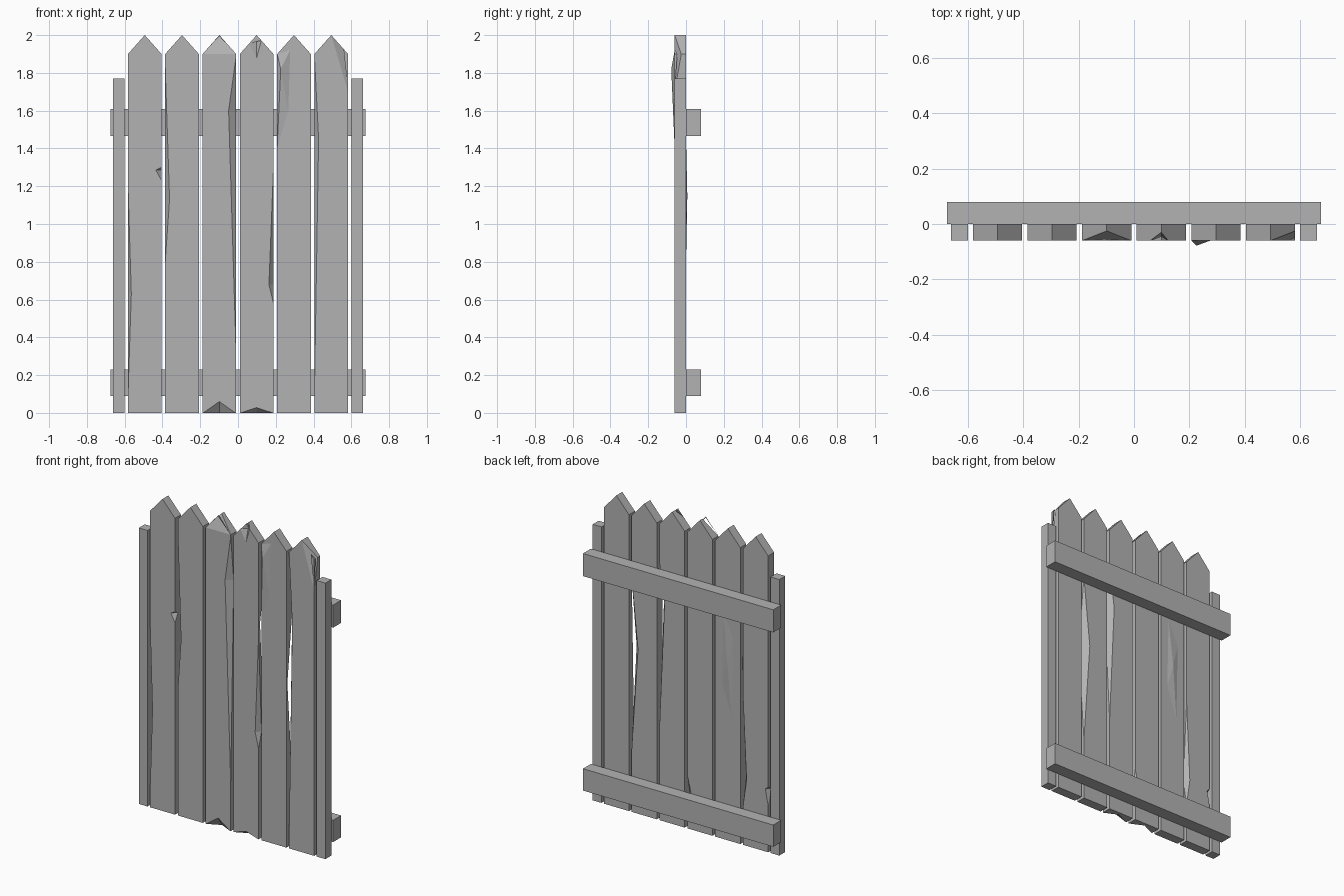
import bpy
import bmesh
from mathutils import Vector

if "Cube" in bpy.data.objects:
    bpy.data.objects.remove(bpy.data.objects["Cube"], do_unlink=True)

wood = bpy.data.materials.new("weathered grey")
wood.use_nodes = True
GREY = (0.45, 0.45, 0.45, 1)
wood.diffuse_color = GREY
wood.node_tree.nodes["Principled BSDF"].inputs["Base Color"].default_value = GREY

FRONT, BACK = -0.06, 0.0
HALF, PITCH, TOP, SHOULDER = 0.089, 0.1975, 2.0, 1.9


def finish(name, bm):
    bmesh.ops.recalc_face_normals(bm, faces=bm.faces[:])
    mesh = bpy.data.meshes.new(name)
    bm.to_mesh(mesh)
    bm.free()
    mesh.materials.append(wood)
    obj = bpy.data.objects.new(name, mesh)
    bpy.context.collection.objects.link(obj)
    return obj


def prism(name, outline, y0, y1):
    """Extrude an x-z outline from y0 to y1."""
    bm = bmesh.new()
    face = bm.faces.new([bm.verts.new((x, y0, z)) for x, z in outline])
    out = bmesh.ops.extrude_face_region(bm, geom=[face])
    moved = [v for v in out["geom"] if isinstance(v, bmesh.types.BMVert)]
    bmesh.ops.translate(bm, verts=moved, vec=(0, y1 - y0, 0))
    return finish(name, bm)


def box(name, x0, x1, y0, y1, z0, z1):
    return prism(name, [(x0, z0), (x1, z0), (x1, z1), (x0, z1)], y0, y1)


def hull(name, points):
    bm = bmesh.new()
    for p in points:
        bm.verts.new(p)
    out = bmesh.ops.convex_hull(bm, input=bm.verts[:])
    loose = [v for v in out["geom_interior"] if isinstance(v, bmesh.types.BMVert)]
    bmesh.ops.delete(bm, geom=loose, context="VERTS")
    return finish(name, bm)


def carve(plank, points):
    """Cut a convex splinter out of a plank."""
    cutter = hull("splinter_cutter", points)
    cutter.hide_render = True
    mod = plank.modifiers.new("splinter", "BOOLEAN")
    mod.operation, mod.solver, mod.object = "DIFFERENCE", "EXACT", cutter
    graph = bpy.context.evaluated_depsgraph_get()
    mesh = bpy.data.meshes.new_from_object(plank.evaluated_get(graph))
    plank.modifiers.clear()
    plank.data = mesh
    bpy.data.objects.remove(cutter, do_unlink=True)


def edge_chip(plank, cx, side, face, low, high, mid, width, depth):
    """Splinter along an upright edge; side is -1 or 1 in x, face -1 front, 1 back."""
    x = cx + side * HALF
    y = FRONT if face < 0 else BACK
    inner = Vector((x - side * width, y, mid))
    flank = Vector((x, y - face * depth, mid))
    carve(plank, [Vector((x, y, low)), Vector((x, y, high)), inner, flank,
                  inner + Vector((0, face * 0.03, 0)),
                  flank + Vector((side * 0.03, 0, 0))])


def corner_chip(plank, a, b, inner, flank, out):
    """Splinter between a and b on a front edge; out points away from the end."""
    inner, flank = Vector(inner), Vector(flank)
    carve(plank, [Vector(a), Vector(b), inner, flank,
                  inner + Vector((0, -0.03, 0)), flank + Vector(out) * 0.03])


# Pointed planks
centres = [PITCH * (i - 2.5) for i in range(6)]
planks = []
for i, c in enumerate(centres):
    planks.append(prism(f"plank_{i + 1}", [(c - HALF, 0), (c + HALF, 0), (c + HALF, SHOULDER),
                                           (c, TOP), (c - HALF, SHOULDER)], FRONT, BACK))

# Splinters along the plank edges: plank, side, face, low, high, mid, width, depth
for i, *chip in [
    (0, -1, -1, 0.08, 1.22, 0.63, 0.018, 0.03),
    (0, 1, -1, 1.23, 1.3, 1.285, 0.03, 0.03),
    (0, 1, 1, 0.25, 0.95, 0.42, 0.025, 0.03),
    (0, -1, 1, 0.3, 0.42, 0.4, 0.02, 0.03),
    (1, -1, -1, 0.8, 1.83, 1.13, 0.023, 0.04),
    (2, 1, -1, 0.3, 1.89, 1.6, 0.04, 0.03),
    (2, 1, 1, 0.1, 0.34, 0.18, 0.04, 0.03),
    (3, 1, -1, 0.58, 1.3, 0.68, 0.024, 0.03),
    (3, 1, 1, 0.6, 1.65, 1.38, 0.035, 0.045),
    (4, 1, 1, 0.4, 1.5, 1.05, 0.045, 0.05),
    (5, -1, -1, 0.1, 1.89, 1.45, 0.022, 0.03),
]:
    edge_chip(planks[i], centres[i], *chip)

# Splintered bottoms
for i, height in ((2, 0.06), (3, 0.028)):
    c = centres[i]
    corner_chip(planks[i], (c - 0.085, FRONT, 0), (c + 0.085, FRONT, 0),
                (c, FRONT, height), (c, FRONT + 0.04, 0), (0, 0, -1))

# Splintered tips
c = centres[2]
carve(planks[2], [(c - HALF, FRONT, SHOULDER), (c + HALF, FRONT, SHOULDER), (c, FRONT, 1.963),
                  (c, FRONT + 0.035, TOP), (c, FRONT - 0.03, 1.963),
                  (c, FRONT + 0.035, TOP + 0.03)])
c = centres[3]
corner_chip(planks[3], (c - 0.04, FRONT, 1.955), (c + 0.025, FRONT, 1.972),
            (c, FRONT, 1.88), (c, FRONT + 0.03, TOP), (0, 0, 1))
c = centres[5]
corner_chip(planks[5], (c, FRONT, TOP), (c + HALF, FRONT, 1.7),
            (c + 0.015, FRONT, 1.95), (c + HALF, FRONT + 0.035, SHOULDER), (1, 0, 1))

# Raised splinters on the plank faces
c = centres[4]
hull("raised_front_splinter", [
    (c - HALF, FRONT, 1.4), (c - HALF, FRONT, SHOULDER), (c - 0.02, FRONT, 1.92),
    (c - 0.03, FRONT, 1.6), (c - 0.07, -0.078, 1.82), (c - 0.05, FRONT + 0.01, 1.75)])
c = centres[1]
hull("raised_back_splinter", [
    (c - 0.03, BACK, 0.8), (c + 0.04, BACK, 1.0), (c + 0.03, BACK, 1.45),
    (c - 0.04, BACK, 1.3), (c, 0.007, 1.15), (c, BACK - 0.01, 1.15)])

# Side posts and back rails
for side, name in ((-1, "right_post"), (1, "left_post")):
    x0, x1 = sorted((side * 0.6, side * 0.662))
    box(name, x0, x1, FRONT, BACK, 0, 1.77)
box("lower_rail", -0.675, 0.675, BACK, 0.08, 0.09, 0.23)
box("upper_rail", -0.675, 0.675, BACK, 0.08, 1.465, 1.61)
